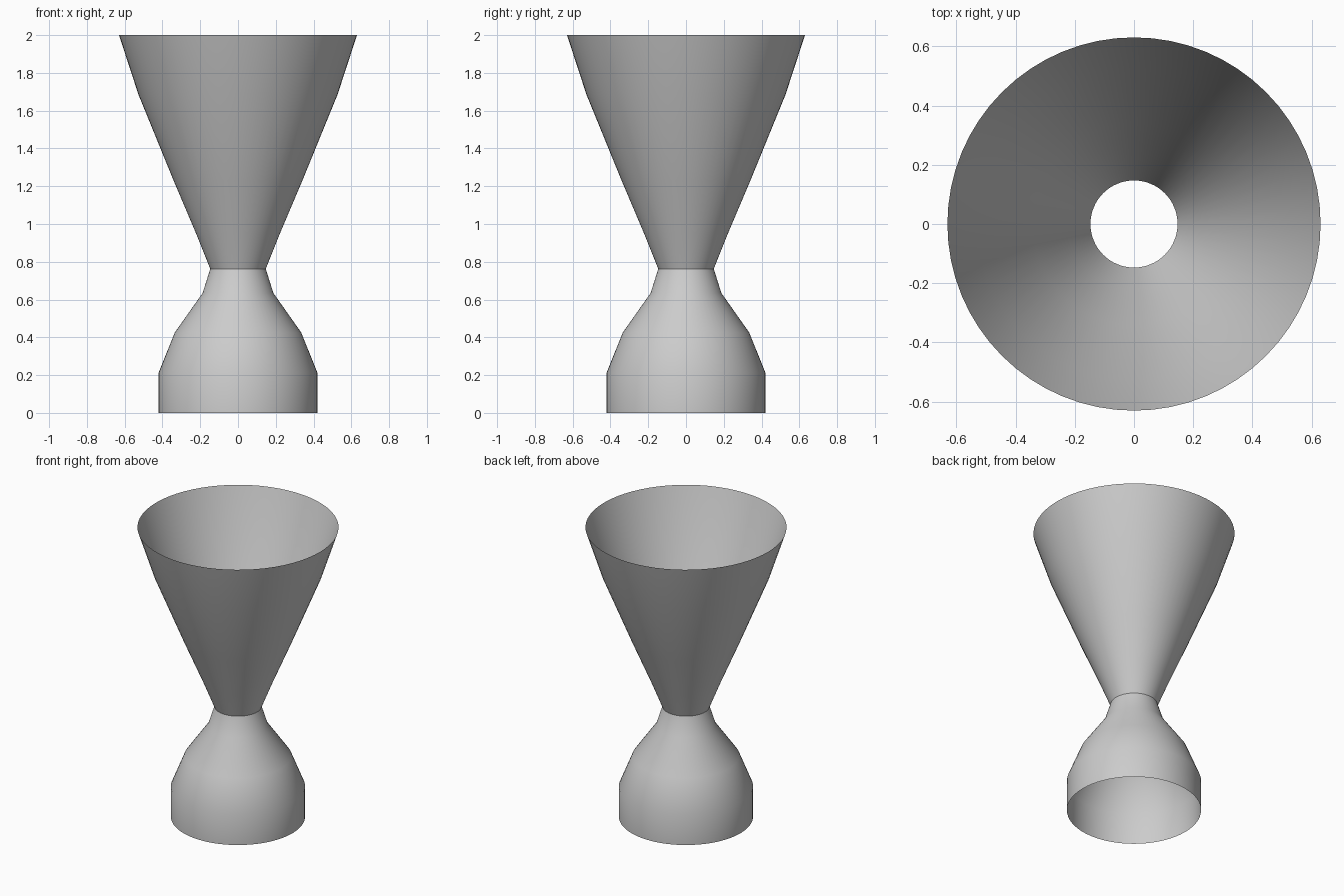
import bpy
import bmesh
from math import radians, tau
from mathutils import Matrix, Vector

cube = bpy.data.objects.get("Cube")
if cube:
    bpy.data.objects.remove(cube, do_unlink=True)

SEGMENTS = 64

# One bare grey metal for the whole nozzle
metal = bpy.data.materials.new("grey_metal")
metal.use_nodes = True
grey = (0.6, 0.6, 0.6, 1)
metal.diffuse_color = grey
metal.node_tree.nodes["Principled BSDF"].inputs["Base Color"].default_value = grey


def revolve(name, profile):
    """Spin an open (radius, height) profile around z into a thin shell."""
    bm = bmesh.new()
    verts = [bm.verts.new((r, 0, z)) for r, z in profile]
    edges = [bm.edges.new(pair) for pair in zip(verts, verts[1:])]
    bmesh.ops.spin(bm, geom=verts + edges, cent=(0, 0, 0), axis=(0, 0, 1),
                   angle=tau, steps=SEGMENTS, use_merge=True)
    bmesh.ops.remove_doubles(bm, verts=bm.verts, dist=0.0001)
    # Make every face point away from the axis
    for face in bm.faces:
        c = face.calc_center_median()
        if face.normal.dot(Vector((c.x, c.y, 0))) < 0:
            face.normal_flip()
    mesh = bpy.data.meshes.new(name)
    bm.to_mesh(mesh)
    bm.free()
    mesh.materials.append(metal)
    obj = bpy.data.objects.new(name, mesh)
    bpy.context.collection.objects.link(obj)
    bpy.ops.object.select_all(action="DESELECT")
    obj.select_set(True)
    bpy.context.view_layer.objects.active = obj
    bpy.ops.object.shade_smooth_by_angle(angle=radians(30))
    return obj


# Combustion chamber, throat and flared bell in one open shell
revolve("nozzle_shell", [
    (0.42, 0), (0.42, 0.213), (0.335, 0.425), (0.187, 0.635),
    (0.147, 0.763),
    (0.22, 0.945), (0.341, 1.23), (0.527, 1.685), (0.63, 2),
])
